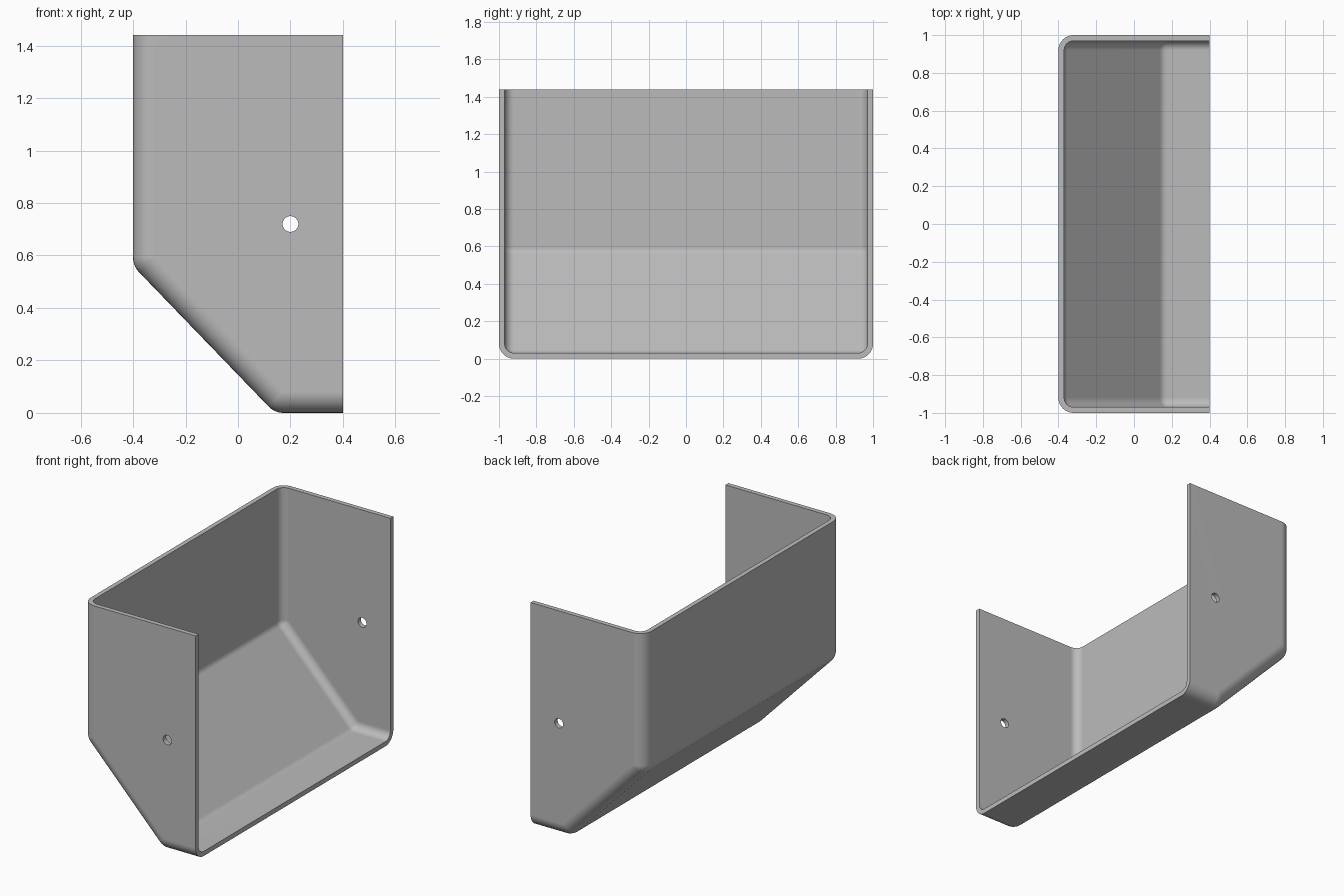
import bpy, bmesh, math
from mathutils import Vector

if "Cube" in bpy.data.objects:
    bpy.data.objects.remove(bpy.data.objects["Cube"])

R, WALL, SEG = 0.08, 0.03, 8
HALF, FRONT, TOP = 1.0, 0.4, 1.44
CORNERS = [Vector((-0.4, 0.56)), Vector((0.14, 0.0))]
slope = CORNERS[1] - CORNERS[0]
ANG = [math.pi, math.atan2(-slope.x, slope.y) % (2 * math.pi), 1.5 * math.pi]
if not ANG[0] < ANG[1] < ANG[2]:
    ANG[1] = math.pi * 1.25


def direction(a):
    return Vector((math.cos(a), math.sin(a)))


def profile(d):
    """Back, slope and floor outline in x/z, moved inward by d, with rounded bends."""
    pts = [Vector((CORNERS[0].x + d, TOP))]
    for corner, a, b in zip(CORNERS, ANG, ANG[1:]):
        n1, n2 = direction(a), direction(b)
        centre = corner - (n1 + n2) * R / (1 + n1.dot(n2))
        for i in range(SEG + 1):
            pts.append(centre + direction(a + (b - a) * i / SEG) * (R - d))
    pts.append(Vector((FRONT, d)))
    return pts


# Outer skin: loops lofted across the width with rounded side edges
bm = bmesh.new()
steps = [math.pi / 2 * i / SEG for i in range(SEG + 1)]
side = [(R * (1 - math.cos(t)), HALF - R + R * math.sin(t)) for t in steps]
sections = [(d, -y) for d, y in reversed(side)] + side
loops = [[bm.verts.new((p.x, y, p.y)) for p in profile(d)] for d, y in sections]
for l1, l2 in zip(loops, loops[1:]):
    for i in range(len(l1) - 1):
        bm.faces.new((l1[i], l1[i + 1], l2[i + 1], l2[i]))
bmesh.ops.remove_doubles(bm, verts=bm.verts, dist=1e-5)

# Flat side walls
for s in (-1, 1):
    keep = []
    for p in profile(R):
        if not keep or (p - keep[-1]).length > 1e-4:
            keep.append(p)
    keep.append(Vector((FRONT, TOP)))
    bm.faces.new([bm.verts.new((p.x, s * HALF, p.y)) for p in keep])
bmesh.ops.remove_doubles(bm, verts=bm.verts, dist=1e-5)
bmesh.ops.recalc_face_normals(bm, faces=bm.faces)
bm.normal_update()
wall = min(bm.faces, key=lambda f: f.calc_center_median().y - f.calc_area())
if wall.normal.y * wall.calc_center_median().y < 0:
    bmesh.ops.reverse_faces(bm, faces=bm.faces)
mesh = bpy.data.meshes.new("open_bin")
bm.to_mesh(mesh)
bm.free()
open_bin = bpy.data.objects.new("open_bin", mesh)
bpy.context.collection.objects.link(open_bin)

grey = bpy.data.materials.new("plain grey")
grey.diffuse_color = (0.5, 0.5, 0.5, 1)
grey.use_nodes = True
grey.node_tree.nodes["Principled BSDF"].inputs["Base Color"].default_value = grey.diffuse_color
mesh.materials.append(grey)

# Pin hole through both side walls
bpy.ops.mesh.primitive_cylinder_add(vertices=32, radius=0.03, depth=3,
                                    location=(0.2, 0, 0.72),
                                    rotation=(math.pi / 2, 0, 0))
cutter = bpy.context.object
cutter.name = "hole_cutter"
cutter.hide_render = True
cutter.data.materials.append(grey)

# Wall thickness, then holes
bpy.ops.object.select_all(action='DESELECT')
open_bin.select_set(True)
bpy.context.view_layer.objects.active = open_bin
solid = open_bin.modifiers.new("thickness", 'SOLIDIFY')
solid.thickness = WALL
solid.offset = -1
solid.use_even_offset = True
cut = open_bin.modifiers.new("holes", 'BOOLEAN')
cut.operation = 'DIFFERENCE'
cut.solver = 'EXACT'
cut.object = cutter
for name in ("thickness", "holes"):
    bpy.ops.object.modifier_apply(modifier=name)
bpy.data.objects.remove(cutter, do_unlink=True)

bpy.ops.object.shade_smooth_by_angle(angle=math.radians(30))
weighted = open_bin.modifiers.new("flat_walls", 'WEIGHTED_NORMAL')
weighted.keep_sharp = True
